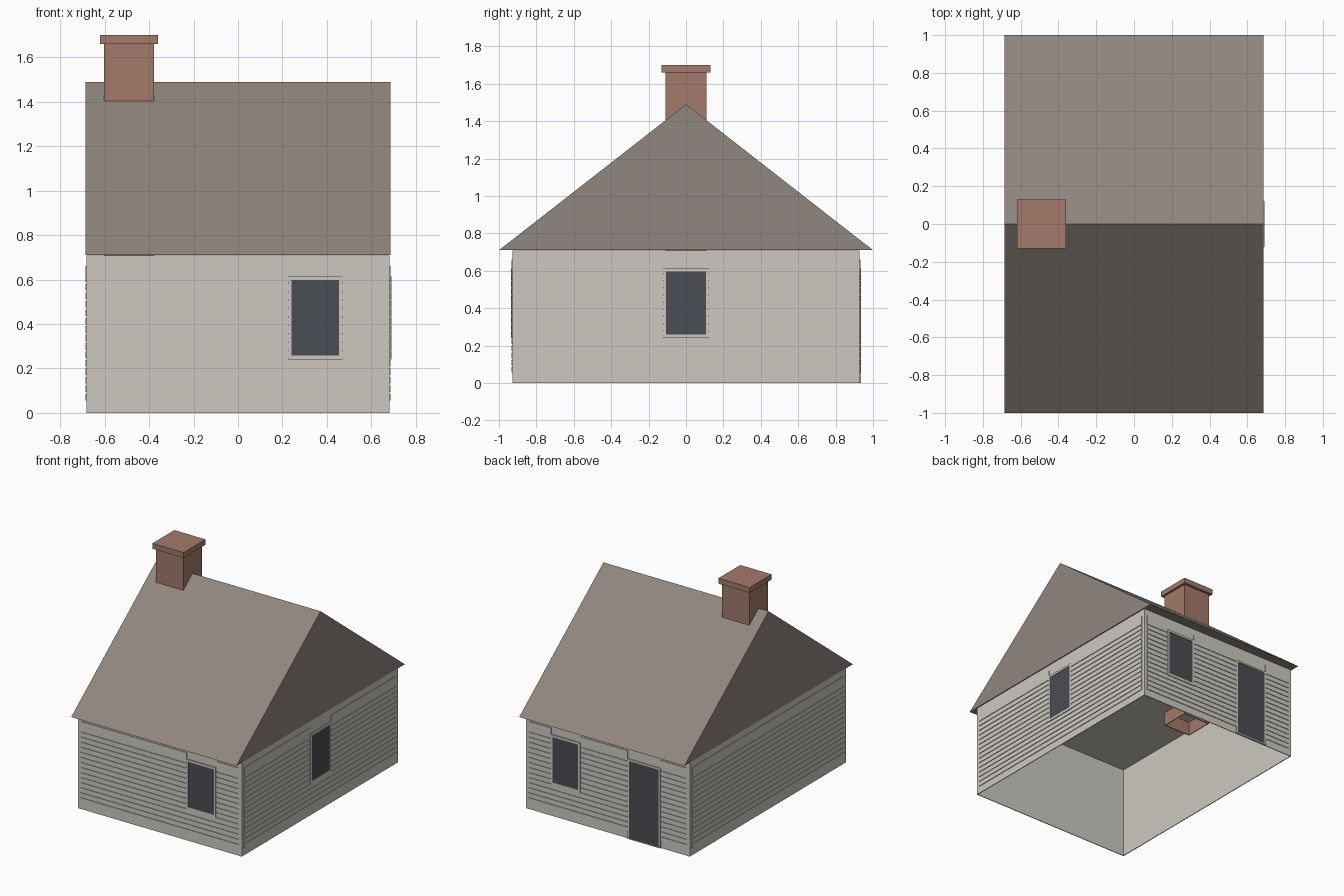
import bpy
import bmesh
from mathutils import Vector

cube = bpy.data.objects.get("Cube")
if cube:
    bpy.data.objects.remove(cube, do_unlink=True)


def material(name, rgb):
    # Colours are given as 0-255 display values and stored as linear ones
    lin = [((c / 255 + 0.055) / 1.055) ** 2.4 for c in rgb] + [1]
    m = bpy.data.materials.new(name)
    m.use_nodes = True
    m.diffuse_color = lin
    bsdf = m.node_tree.nodes["Principled BSDF"]
    bsdf.inputs["Base Color"].default_value = lin
    bsdf.inputs["Roughness"].default_value = 0.9
    return m


SIDING = material("pale_siding", (205, 201, 192))
ROOF = material("brown_roof", (144, 134, 126))
BRICK = material("red_brick", (163, 122, 107))
GLASS = material("dark_glass", (74, 77, 82))


def add_object(name, bm, mat):
    bmesh.ops.recalc_face_normals(bm, faces=bm.faces)
    mesh = bpy.data.meshes.new(name)
    bm.to_mesh(mesh)
    bm.free()
    mesh.materials.append(mat)
    obj = bpy.data.objects.new(name, mesh)
    bpy.context.collection.objects.link(obj)
    return obj


def add_box(bm, low, high):
    low, high = Vector(low), Vector(high)
    verts = bmesh.ops.create_cube(bm, size=1)["verts"]
    for v in verts:
        v.co = (low + high) / 2 + v.co * (high - low)


def box(name, low, high, mat, open_bottom=False):
    bm = bmesh.new()
    add_box(bm, low, high)
    if open_bottom:
        bm.normal_update()
        bottom = [f for f in bm.faces if f.normal.z < -0.9]
        bmesh.ops.delete(bm, geom=bottom, context="FACES_ONLY")
    obj = add_object(name, bm, mat)
    if open_bottom:
        shell = obj.modifiers.new("Thickness", "SOLIDIFY")
        shell.thickness = 0.008
        shell.offset = -1
    return obj


HALF_X, HALF_Y, WALL_TOP = 0.681, 0.927, 0.708

# Hollow wall box
box("walls", (-HALF_X, -HALF_Y, 0), (HALF_X, HALF_Y, WALL_TOP), SIDING, True)

# Gable roof, a solid triangular prism
bm = bmesh.new()
profile = [(-1, 0.71), (1, 0.71), (0, 1.49)]
gable = bm.faces.new([bm.verts.new((-0.686, y, z)) for y, z in profile])
ext = bmesh.ops.extrude_face_region(bm, geom=[gable], use_keep_orig=True)
moved = [g for g in ext["geom"] if isinstance(g, bmesh.types.BMVert)]
bmesh.ops.translate(bm, verts=moved, vec=(1.372, 0, 0))
add_object("roof", bm, ROOF)

# Chimney, open below
box("chimney_shaft", (-0.603, -0.11, 0.6), (-0.377, 0.11, 1.67), BRICK, True)
box("chimney_cap", (-0.62, -0.13, 1.66), (-0.36, 0.13, 1.7), BRICK)


def on_wall(bm, wall, span, heights, depth):
    # Add a plate on one wall: axis 0 is a side wall, axis 1 front or back
    axis, sign = wall
    face = sign * (HALF_X, HALF_Y)[axis]
    near, far = sorted((face - sign * 0.002, face + sign * depth))
    low, high = [0, 0, heights[0]], [0, 0, heights[1]]
    low[axis], high[axis] = near, far
    low[1 - axis], high[1 - axis] = span
    add_box(bm, low, high)


WALLS = {"front": (1, -1), "back": (1, 1), "left": (0, 1), "right": (0, -1)}

# Clapboards, with the openings left free
OPENINGS = {
    "front": [(0.225, 0.47, 0.24, 0.613)],
    "back": [(0.225, 0.47, 0.24, 0.613), (-0.44, -0.168, 0, 0.6)],
    "left": [(-0.123, 0.123, 0.24, 0.613)],
    "right": [],
}
GAP = 0.004
lines = [0.09 + 0.038 * i for i in range(14)]
bottoms = [0.055] + [z + GAP for z in lines]
tops = [z - GAP for z in lines] + [0.66]
for side, wall in WALLS.items():
    half = 0.655 if wall[0] else 0.9
    bm = bmesh.new()
    for bottom, top in zip(bottoms, tops):
        start = -half
        for a, b, z0, z1 in sorted(OPENINGS[side]):
            if bottom < z1 and top > z0:
                on_wall(bm, wall, (start, a), (bottom, top), 0.005)
                start = b
        on_wall(bm, wall, (start, half), (bottom, top), 0.005)
    add_object(side + "_clapboards", bm, SIDING)


def opening(name, wall, rect, trim, sill):
    # Four trim boards around a dark pane
    a, b, z0, z1 = rect
    bm = bmesh.new()
    on_wall(bm, wall, (a, a + trim), (z0, z1), 0.009)
    on_wall(bm, wall, (b - trim, b), (z0, z1), 0.009)
    on_wall(bm, wall, (a + trim, b - trim), (z1 - trim, z1), 0.009)
    on_wall(bm, wall, (a + trim, b - trim), (z0, z0 + sill), 0.009)
    add_object(name + "_frame", bm, SIDING)
    bm = bmesh.new()
    on_wall(bm, wall, (a + trim, b - trim), (z0 + sill, z1 - trim), 0.006)
    add_object(name + "_pane", bm, GLASS)


# Windows and back door
opening("front_window", WALLS["front"], OPENINGS["front"][0], 0.016, 0.018)
opening("back_window", WALLS["back"], OPENINGS["back"][0], 0.016, 0.018)
opening("left_window", WALLS["left"], OPENINGS["left"][0], 0.016, 0.018)
opening("back_door", WALLS["back"], OPENINGS["back"][1], 0.013, 0.008)
